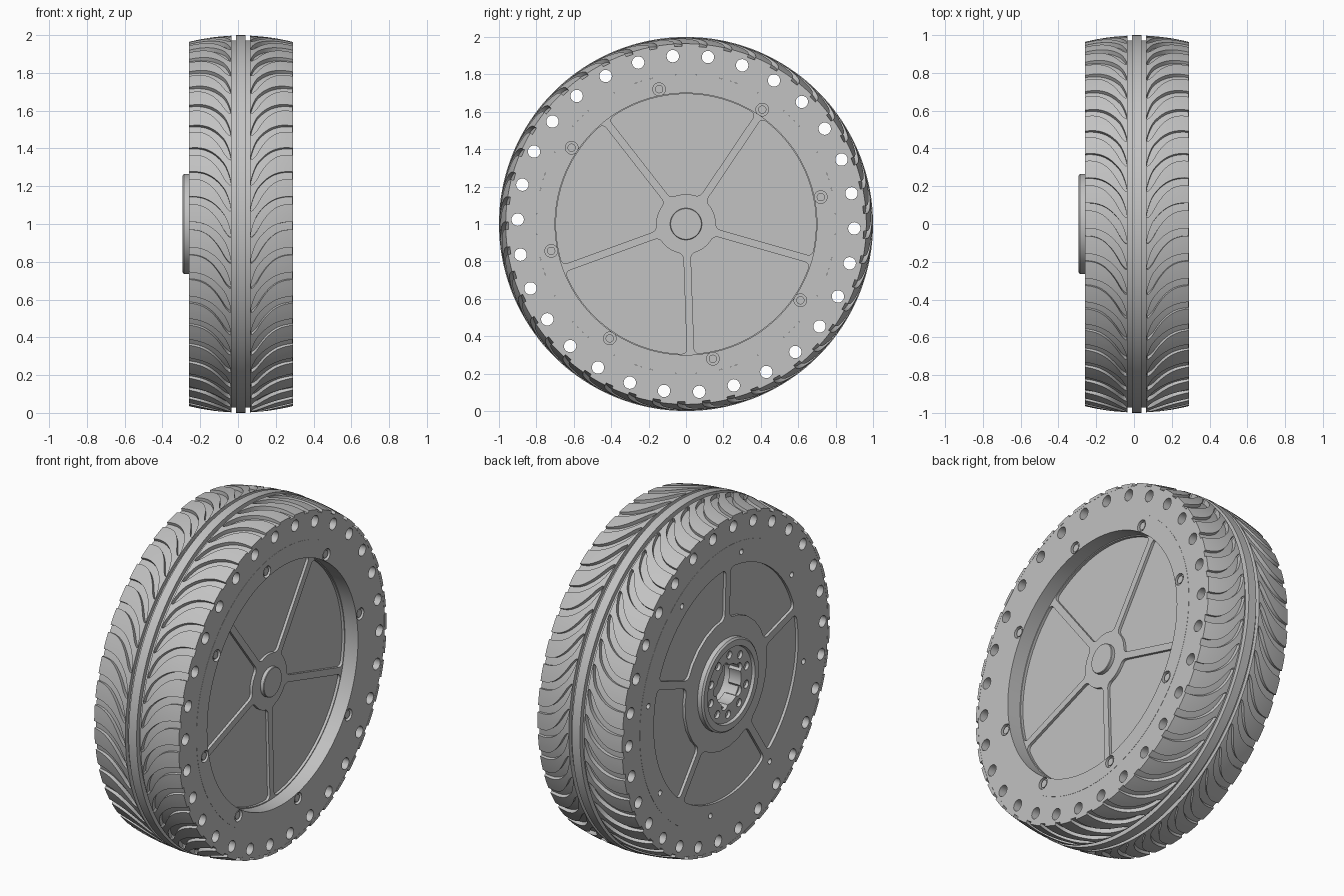
import bpy, bmesh
from math import cos, sin, asin, pi, radians, sqrt

cube = bpy.data.objects.get("Cube")
if cube:
    bpy.data.objects.remove(cube)

grey = bpy.data.materials.new("plain_grey")
grey.use_nodes = True
grey.diffuse_color = (0.54, 0.54, 0.54, 1)
grey.node_tree.nodes["Principled BSDF"].inputs["Base Color"].default_value = grey.diffuse_color

LEFT, RIGHT, MID = -0.26, 0.29, 0.015    # side faces and tread centre along the axle


def pos(x, r, t):
    """Point at axle position x, radius r, angle t around the axle."""
    return (x, r * cos(t), 1 + r * sin(t))


def finish(bm, name, smooth=True):
    bmesh.ops.remove_doubles(bm, verts=bm.verts, dist=1e-5)
    bmesh.ops.recalc_face_normals(bm, faces=bm.faces)
    mesh = bpy.data.meshes.new(name)
    bm.to_mesh(mesh)
    bm.free()
    mesh.materials.append(grey)
    ob = bpy.data.objects.new(name, mesh)
    bpy.context.collection.objects.link(ob)
    if smooth:
        shade(ob)
    return ob


def select(ob):
    bpy.ops.object.select_all(action='DESELECT')
    ob.select_set(True)
    bpy.context.view_layer.objects.active = ob


def shade(ob):
    select(ob)
    bpy.ops.object.shade_smooth_by_angle(angle=radians(30))


def revolve(name, profile, segs=180, smooth=True):
    """Closed (x, r) profile turned around the axle."""
    bm = bmesh.new()
    rings = [[bm.verts.new(pos(x, r, 2 * pi * i / segs)) for x, r in profile]
             for i in range(segs)]
    n = len(profile)
    for i in range(segs):
        a, b = rings[i], rings[(i + 1) % segs]
        for j in range(n):
            k = (j + 1) % n
            if profile[j][1] or profile[k][1]:
                bm.faces.new((a[j], a[k], b[k], b[j]))
    bmesh.ops.dissolve_degenerate(bm, dist=1e-6, edges=bm.edges)
    return finish(bm, name, smooth)


def prism(bm, outline, x0, x1, rounding):
    """Outline of (r, t) points extruded along the axle, with rounded corners."""
    lo = [bm.verts.new(pos(x0, r, t)) for r, t in outline]
    hi = [bm.verts.new(pos(x1, r, t)) for r, t in outline]
    n = len(outline)
    bm.faces.new(lo)
    bm.faces.new(hi[::-1])
    for i in range(n):
        bm.faces.new((lo[i], hi[i], hi[(i + 1) % n], lo[(i + 1) % n]))
    bm.normal_update()
    edges = [e for v in lo for e in v.link_edges
             if e.other_vert(v) in hi and e.calc_face_angle(0) > 0.6]
    bmesh.ops.bevel(bm, geom=edges, offset=rounding, segments=4,
                    profile=0.5, affect='EDGES')


def pin(bm, r, t, radius, x0, x1, segs=20):
    """Small cylinder parallel to the axle."""
    cx, cy, cz = pos((x0 + x1) / 2, r, t)
    out = bmesh.ops.create_cone(bm, cap_ends=True, segments=segs, radius1=radius,
                                radius2=radius, depth=abs(x1 - x0))
    for v in out["verts"]:
        x, y, z = v.co
        v.co = (cx + z, cy + x, cz + y)


def sectors(bm, first, r0, r1, gap, x0, x1, rounding):
    """Five pockets that leave spokes of half width gap between them."""
    for k in range(5):
        t0 = radians(first + 72 * k)
        t1 = t0 + radians(72)
        outline = []
        for r, steps, flip in ((r0, 5, False), (r1, 18, True)):
            a, b = t0 + asin(gap / r), t1 - asin(gap / r)
            arc = [(r, a + (b - a) * i / steps) for i in range(steps + 1)]
            outline += arc[::-1] if flip else arc
        prism(bm, outline, x0, x1, rounding)


def cut(ob, bm):
    tool = finish(bm, ob.name + "_cutter", False)
    tool.hide_render = True
    mod = ob.modifiers.new("cut", 'BOOLEAN')
    mod.object, mod.operation, mod.solver = tool, 'DIFFERENCE', 'EXACT'
    select(ob)
    bpy.ops.object.modifier_apply(modifier="cut")
    bpy.data.objects.remove(tool)
    shade(ob)


def crown(x):
    return 0.998 - 0.034 * ((x - MID) / 0.275) ** 2


def base(x):
    """Groove floor, shallower towards the shoulders."""
    return crown(x) - 0.025 + 0.011 * ((x - MID) / 0.275) ** 2


# Tyre carcass with the raised centre rib and a ring of side holes
xs = [LEFT + 0.001 + (MID - 0.026 - LEFT - 0.001) * i / 8 for i in range(9)]
left = [(x, base(x)) for x in xs]
right = [(2 * MID - x, r) for x, r in left[::-1]]
rib = [(MID - 0.026, 1.0), (MID + 0.026, 1.0)]
tyre = revolve("tyre", [(xs[0], 0.8)] + left + rib + right + [(RIGHT - 0.001, 0.8)], 180, False)
bm = bmesh.new()
for k in range(30):
    pin(bm, 0.9, radians(12 * k - 1.5), 0.033, LEFT - 0.1, RIGHT + 0.1, 24)
cut(tyre, bm)

# Tread lugs: blocks between swept, round-tipped grooves
COUNT, STEPS, ACROSS = 45, 18, 3
SWEEP, BEND, WIDTH = 0.2, 2.6, 0.226
pitch = 2 * pi / COUNT
for side, name in ((-1, "tread_right"), (1, "tread_left")):
    bm = bmesh.new()
    for k in range(COUNT):
        rows = []
        for j in range(STEPS + 1):
            s = (j / STEPS) ** 1.6
            x = MID + side * (0.049 + s * WIDTH)
            slope = SWEEP * BEND * (1 - s) ** (BEND - 1) / WIDTH
            groove = 0.021 * sqrt(1 + slope ** 2) * sqrt(min(1, max(0, s - 0.015) * 7))
            mid = k * pitch - SWEEP * (1 - (1 - s) ** BEND)
            ts = [mid + groove + (pitch - 2 * groove) * i / ACROSS for i in range(ACROSS + 1)]
            top = [bm.verts.new(pos(x, crown(x), t)) for t in ts]
            foot = [bm.verts.new(pos(x, base(x) - 0.004, t)) for t in (ts[-1], ts[0])]
            rows.append(top + foot)
        loop = ACROSS + 3
        for a, b in zip(rows, rows[1:]):
            for i in range(loop):
                bm.faces.new((a[i], a[(i + 1) % loop], b[(i + 1) % loop], b[i]))
        bm.faces.new(rows[0])
        bm.faces.new(rows[-1])
    finish(bm, name)

# Rim: dished on the left side, bored for the hub on the right side
FLOOR = 0.205
rim = revolve("rim", [(-0.16, 0), (-0.16, 0.13), (LEFT, 0.13), (LEFT, 0.8), (RIGHT, 0.8),
                      (RIGHT, 0.7), (FLOOR, 0.7), (FLOOR, 0)], 120, False)
bm = bmesh.new()
sectors(bm, -88, 0.16, 0.695, 0.02, FLOOR - 0.016, FLOOR + 0.02, 0.026)
sectors(bm, 92, 0.38, 0.67, 0.022, LEFT - 0.02, LEFT + 0.016, 0.03)
for k in range(8):
    t = radians(45 * k + 11.3)
    pin(bm, 0.735, t, 0.034, RIGHT - 0.02, RIGHT + 0.02)
    pin(bm, 0.735, t, 0.016, LEFT - 0.02, LEFT + 0.03)
cut(rim, bm)

# Rim bolts in their counterbores
bm = bmesh.new()
for k in range(8):
    pin(bm, 0.735, radians(45 * k + 11.3), 0.022, RIGHT - 0.03, RIGHT - 0.006)
finish(bm, "rim_bolts")

# Axle cap in the dish
revolve("axle_cap", [(FLOOR - 0.01, 0), (FLOOR - 0.01, 0.085), (FLOOR + 0.019, 0.085),
                     (FLOOR + 0.022, 0.082), (FLOOR + 0.022, 0)], 48)

# Hub flange with a stepped face, bolt holes and a notched bore
hub = revolve("hub_flange", [(LEFT + 0.06, 0.115), (-0.278, 0.115), (-0.278, 0.215),
                             (-0.295, 0.22), (-0.295, 0.255), (-0.286, 0.265),
                             (LEFT + 0.06, 0.265)], 72, False)
bm = bmesh.new()
for k in range(10):
    pin(bm, 0.172, radians(36 * k + 20), 0.023, -0.32, LEFT + 0.02)
for k in range(5):
    pin(bm, 0.112, radians(72 * k + 2), 0.03, -0.32, LEFT + 0.1)
cut(hub, bm)
